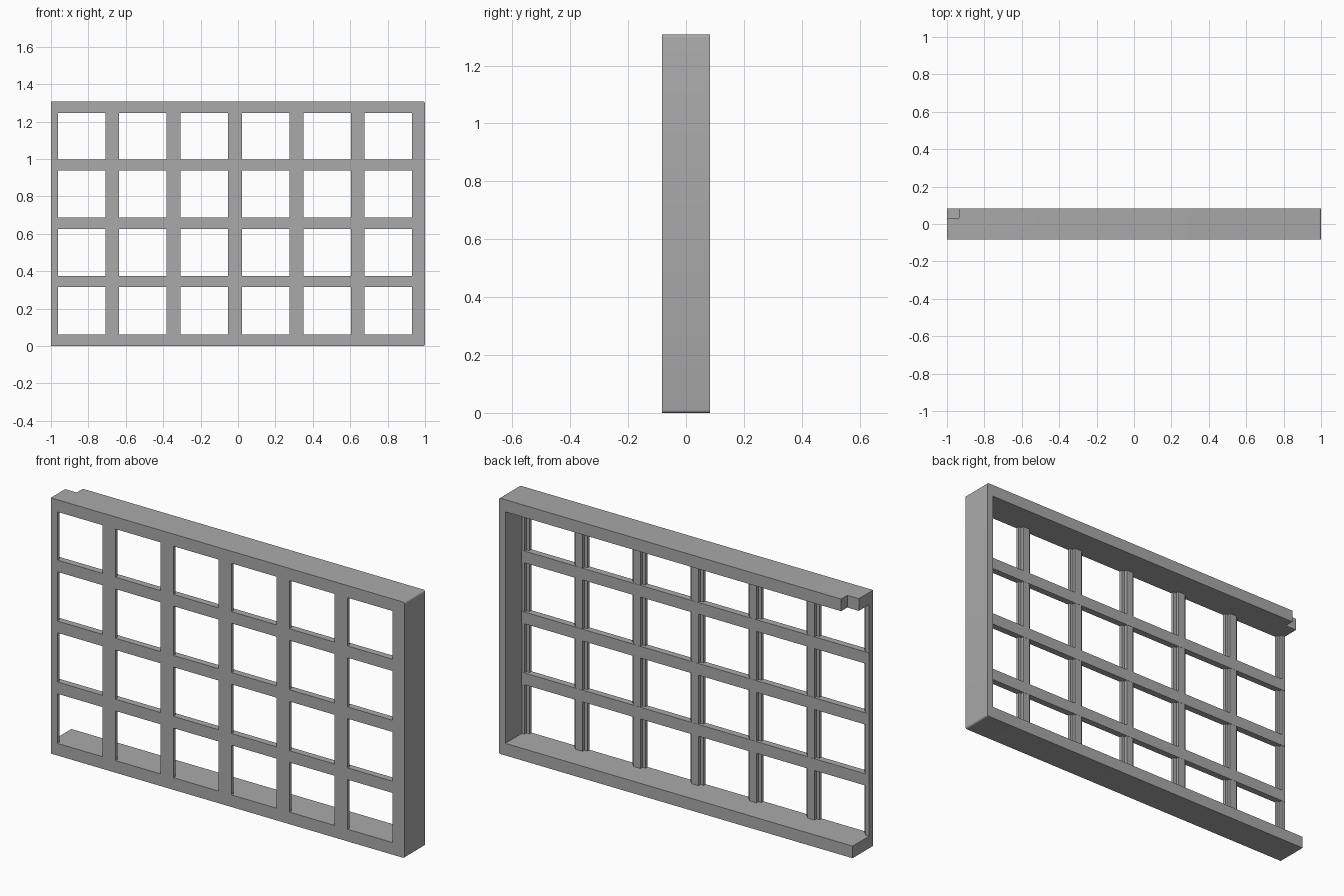
import bpy, bmesh, math

cube = bpy.data.objects.get("Cube")
if cube:
    bpy.data.objects.remove(cube, do_unlink=True)

grey = bpy.data.materials.new("plain grey")
grey.use_nodes = True
grey.diffuse_color = (0.4, 0.4, 0.4, 1)
grey.node_tree.nodes["Principled BSDF"].inputs["Base Color"].default_value = (0.4, 0.4, 0.4, 1)

HEIGHT, DEPTH, RAIL, WALL = 1.307, 0.083, 0.062, 0.037
FRONT, BAR_BACK, STEP = -DEPTH, -0.05, -0.066
PITCH_X, PITCH_Z = 0.328, 0.3115


def prism(name, points, direction):
    """Extrude a flat outline along a direction."""
    bm = bmesh.new()
    face = bm.faces.new([bm.verts.new(p) for p in points])
    moved = bmesh.ops.extrude_face_region(bm, geom=[face])["geom"]
    bmesh.ops.translate(bm, vec=direction,
                        verts=[g for g in moved if isinstance(g, bmesh.types.BMVert)])
    bmesh.ops.recalc_face_normals(bm, faces=bm.faces)
    mesh = bpy.data.meshes.new(name)
    bm.to_mesh(mesh)
    bm.free()
    mesh.materials.append(grey)
    ob = bpy.data.objects.new(name, mesh)
    bpy.context.collection.objects.link(ob)
    return ob


def box(name, x0, x1, y0, y1, z0, z1):
    base = [(x0, y0, z0), (x1, y0, z0), (x1, y1, z0), (x0, y1, z0)]
    return prism(name, base, (0, 0, z1 - z0))


def round_corner(cx, cz, start, r=0.01, steps=4):
    angles = [start + math.pi / 2 * i / steps for i in range(steps + 1)]
    return [(cx + r * math.cos(a), cz + r * math.sin(a)) for a in angles]


# Outer frame: bottom rail, one side wall and top rail, open on the right side
outline = [(-1, 0)]
outline += round_corner(0.99, 0.01, -math.pi / 2)
outline += round_corner(0.99, HEIGHT - 0.01, 0)
outline += [(-1, HEIGHT), (-1, HEIGHT - RAIL), (1 - WALL, HEIGHT - RAIL),
            (1 - WALL, RAIL), (-1, RAIL)]
frame = prism("outer_frame", [(x, FRONT, z) for x, z in outline], (0, 2 * DEPTH, 0))

# Notch in the back corner of the top rail
cutter = box("notch_cutter", -1.1, -0.935, 0.033, 0.2, HEIGHT - 0.2, HEIGHT + 0.1)
cutter.hide_render = True
cut = frame.modifiers.new("notch", "BOOLEAN")
cut.operation, cut.solver, cut.object = "DIFFERENCE", "EXACT", cutter
bpy.context.view_layer.objects.active = frame
frame.select_set(True)
bpy.ops.object.modifier_apply(modifier=cut.name)
bpy.data.objects.remove(cutter, do_unlink=True)
bpy.ops.object.shade_smooth_by_angle(angle=math.radians(30))

# Upright bars with a stepped back; the outermost two are halves
for i in range(7):
    x = -1 + i * PITCH_X
    left = 0 if i == 0 else 1
    right = 0 if i == 6 else 1
    wide, narrow = 0.037, 0.02
    section = [(x - wide * left, FRONT), (x + wide * right, FRONT),
               (x + wide * right, STEP), (x + narrow * right, STEP),
               (x + narrow * right, BAR_BACK), (x - narrow * left, BAR_BACK),
               (x - narrow * left, STEP), (x - wide * left, STEP)]
    section = list(dict.fromkeys(section))
    prism(f"upright_bar_{i + 1}", [(px, py, RAIL) for px, py in section],
          (0, 0, HEIGHT - 2 * RAIL))

# Cross bars
for i in range(1, 4):
    z = 0.034 + i * PITCH_Z
    box(f"cross_bar_{i}", -1, 1 - WALL, FRONT, BAR_BACK + 0.001, z - 0.03, z + 0.03)
